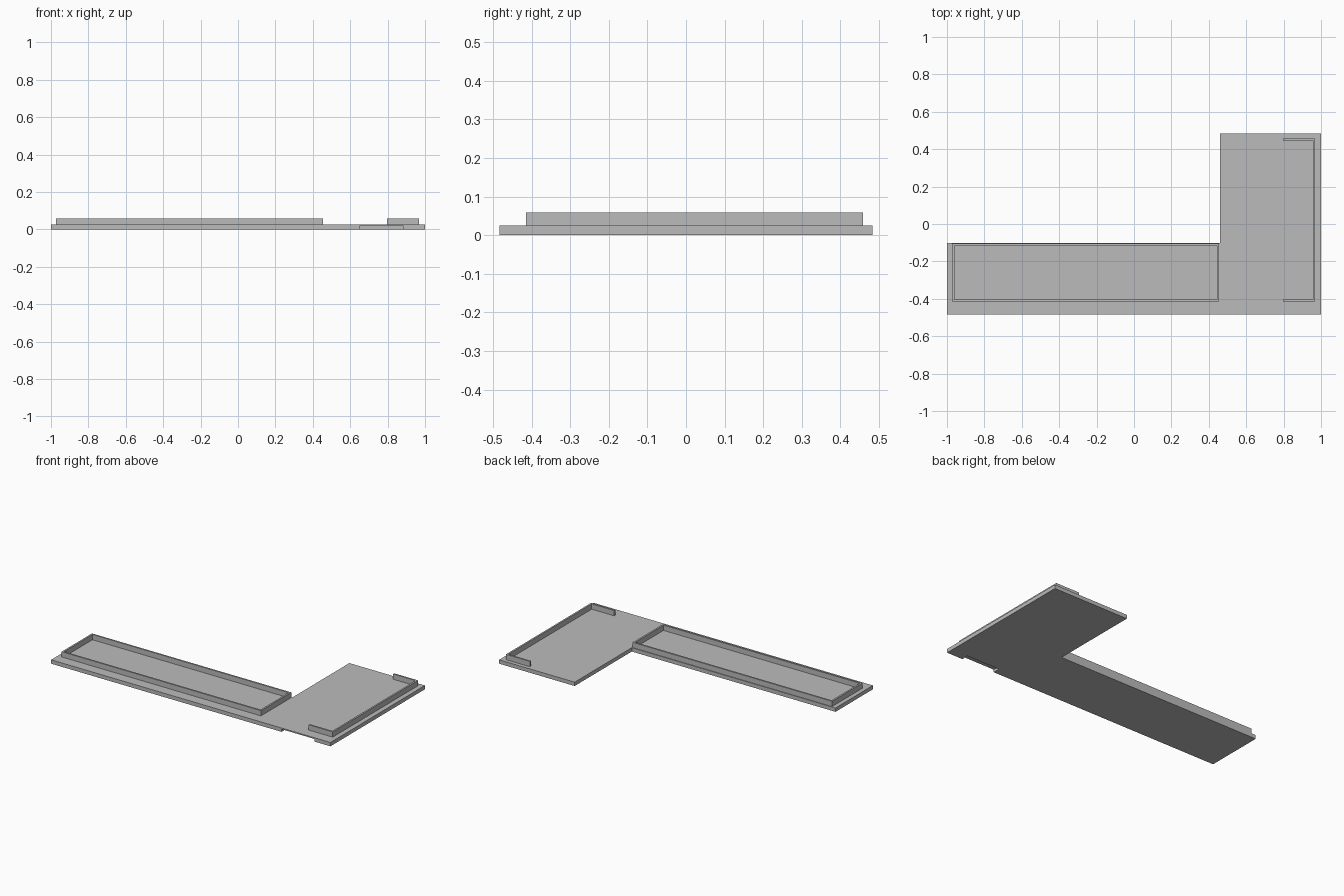
import bpy
import bmesh

cube = bpy.data.objects.get("Cube")
if cube:
    bpy.data.objects.remove(cube, do_unlink=True)

BASE_TOP, WALL_TOP, WALL = 0.025, 0.059, 0.011

grey = bpy.data.materials.new("plain grey")
grey.use_nodes = True
colour = (0.5, 0.5, 0.5, 1)
grey.diffuse_color = colour
grey.node_tree.nodes["Principled BSDF"].inputs["Base Color"].default_value = colour


def prism(name, outline, bottom, top):
    """Extrude a flat outline upwards into a solid."""
    bm = bmesh.new()
    face = bm.faces.new([bm.verts.new((x, y, bottom)) for x, y in outline])
    grown = bmesh.ops.extrude_face_region(bm, geom=[face])["geom"]
    for v in grown:
        if isinstance(v, bmesh.types.BMVert):
            v.co.z = top
    bmesh.ops.recalc_face_normals(bm, faces=bm.faces)
    mesh = bpy.data.meshes.new(name)
    bm.to_mesh(mesh)
    bm.free()
    mesh.materials.append(grey)
    obj = bpy.data.objects.new(name, mesh)
    bpy.context.collection.objects.link(obj)
    return obj


def rectangle(x0, x1, y0, y1):
    return [(x0, y0), (x1, y0), (x1, y1), (x0, y1)]


def cut(target, cutter):
    cutter.hide_render = True
    mod = target.modifiers.new(cutter.name, "BOOLEAN")
    mod.operation = "DIFFERENCE"
    mod.solver = "EXACT"
    mod.object = cutter
    bpy.context.view_layer.objects.active = target
    bpy.ops.object.modifier_apply(modifier=mod.name)
    bpy.data.objects.remove(cutter, do_unlink=True)


# L-shaped base plate with a shallow notch under its front edge
base = prism("base_plate", [(-1, -0.483), (1, -0.483), (1, 0.483), (0.459, 0.483),
                            (0.459, -0.101), (-1, -0.101)], 0, BASE_TOP)
cut(base, prism("front_notch", rectangle(0.65, 0.885, -0.6, -0.437), -0.1, 0.017))

# Closed rim around the long arm
x0, x1, y0, y1 = -0.972, 0.455, -0.415, -0.105
rim = prism("long_rim", rectangle(x0, x1, y0, y1), BASE_TOP, WALL_TOP)
cut(rim, prism("rim_opening", rectangle(x0 + WALL, x1 - WALL, y0 + WALL, y1 - WALL), -1, 1))

# Open bracket wall along the left edge of the short arm
x0, x1, y0, y1 = 0.797, 0.969, -0.415, 0.458
prism("bracket_wall", [(x0, y0), (x1, y0), (x1, y1), (x0, y1), (x0, y1 - WALL),
                       (x1 - WALL, y1 - WALL), (x1 - WALL, y0 + WALL), (x0, y0 + WALL)],
      BASE_TOP, WALL_TOP)
